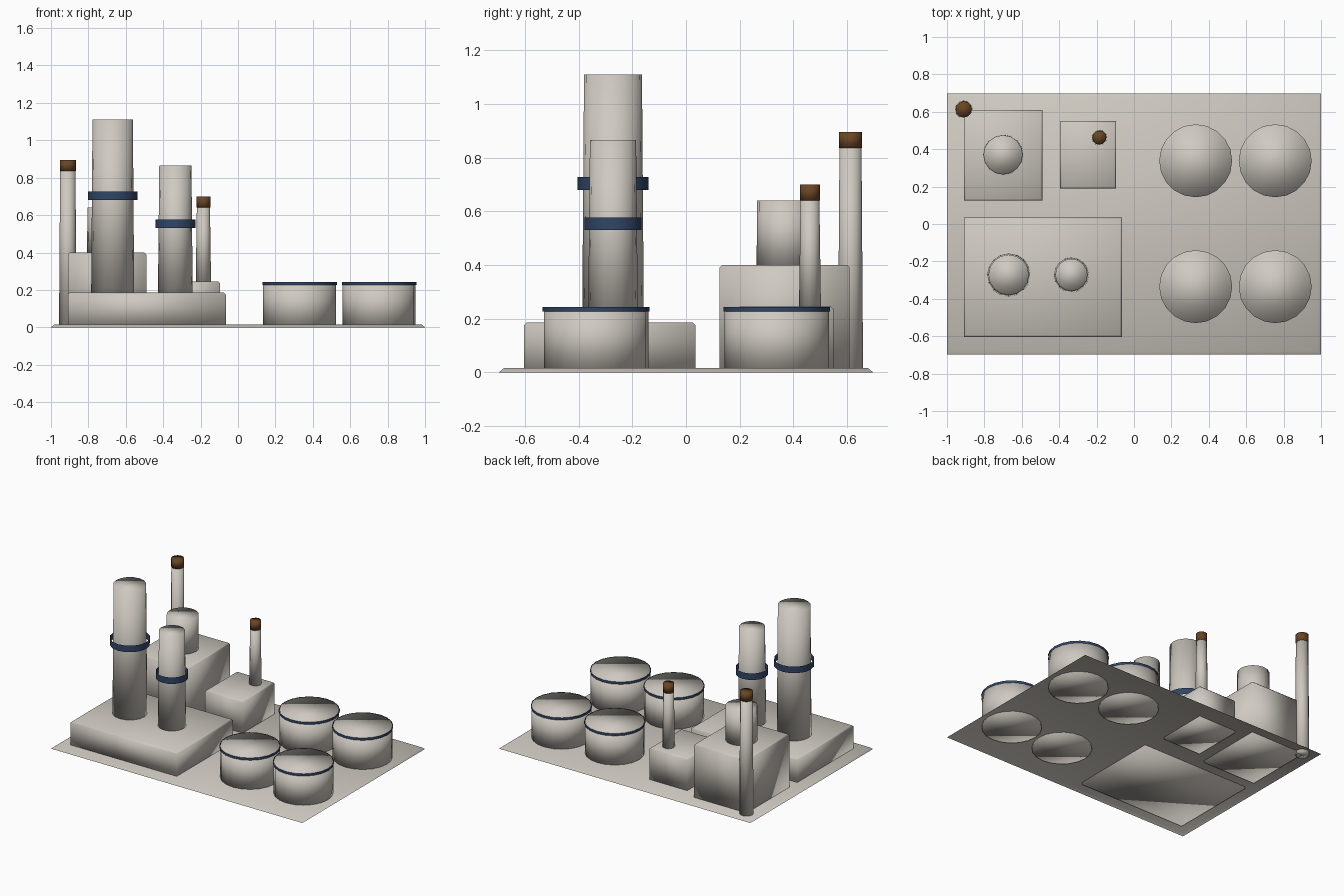
import bpy
import bmesh
from math import cos, sin, tau

cube = bpy.data.objects.get("Cube")
if cube:
    bpy.data.objects.remove(cube, do_unlink=True)


def material(name, rgb):
    mat = bpy.data.materials.new(name)
    mat.use_nodes = True
    mat.diffuse_color = (*rgb, 1)
    mat.node_tree.nodes["Principled BSDF"].inputs["Base Color"].default_value = (*rgb, 1)
    return mat


PALE = material("pale_concrete", (0.62, 0.585, 0.53))
NAVY = material("navy_band", (0.03, 0.06, 0.135))
BROWN = material("rust_brown", (0.14, 0.06, 0.018))


def loft(name, loops, mat, bottom=True, top=True):
    """Join stacked loops of points into a smooth-shaded shell."""
    bm = bmesh.new()
    rings = [[bm.verts.new(p) for p in loop] for loop in loops]
    for low, high in zip(rings, rings[1:]):
        n = len(low)
        for i in range(n):
            j = (i + 1) % n
            bm.faces.new((low[i], low[j], high[j], high[i]))
    if bottom:
        bm.faces.new(rings[0][::-1])
    if top:
        bm.faces.new(rings[-1])
    for face in bm.faces:
        face.smooth = True
    mesh = bpy.data.meshes.new(name)
    bm.to_mesh(mesh)
    bm.free()
    mesh.materials.append(mat)
    obj = bpy.data.objects.new(name, mesh)
    bpy.context.collection.objects.link(obj)
    return obj


def rect(x0, x1, y0, y1, z, inset=0):
    a, b, c, d = x0 + inset, x1 - inset, y0 + inset, y1 - inset
    return [(a, c, z), (b, c, z), (b, d, z), (a, d, z)]


def circle(x, y, z, r, sides):
    return [(x + r * cos(tau * i / sides), y + r * sin(tau * i / sides), z)
            for i in range(sides)]


def building(name, bounds, height, edge=0.01):
    loft(name, [rect(*bounds, 0), rect(*bounds, height - edge),
                rect(*bounds, height, edge)], PALE)


def drum(name, x, y, z0, z1, r0, r1, mat=PALE, sides=16, caps=True):
    loft(name, [circle(x, y, z0, r0, sides), circle(x, y, z1, r1, sides)],
         mat, caps, caps)


# Ground plate: thin sloped rim, open underneath
plate = (-1, 1, -0.697, 0.697)
loft("ground_plate", [rect(*plate, 0), rect(*plate, 0.015, 0.018)], PALE, bottom=False)

# Block buildings
building("tower_podium", (-0.91, -0.065, -0.603, 0.035), 0.185)
building("large_block", (-0.91, -0.49, 0.125, 0.61), 0.40)
building("small_block", (-0.395, -0.095, 0.19, 0.55), 0.245)
drum("roof_vessel", -0.70, 0.37, 0.39, 0.64, 0.107, 0.105)

# Towers with open hoops standing off the shell
for name, x, top, r, hoop_z, hoop_r in (
        ("tall_tower", -0.67, 1.11, 0.108, 0.68, 0.132),
        ("short_tower", -0.335, 0.865, 0.086, 0.53, 0.107)):
    drum(name, x, -0.272, 0.18, top, r + 0.007, r)
    drum(name + "_hoop", x, -0.272, hoop_z, hoop_z + 0.047, hoop_r, hoop_r,
         NAVY, caps=False)

# Chimneys with brown tips
for name, x, y, base, top, r in (
        ("tall_chimney", -0.91, 0.613, 0, 0.895, 0.042),
        ("short_chimney", -0.185, 0.462, 0.235, 0.70, 0.036)):
    drum(name, x, y, base, top - 0.05, r + 0.005, r - 0.001, sides=12)
    drum(name + "_tip", x, y, top - 0.06, top, r + 0.001, r + 0.001, BROWN, 12)

# Storage tanks with a rim band
for x, column in ((0.33, "right"), (0.755, "left")):
    for y, row in ((-0.335, "front"), (0.338, "back")):
        name = f"{row}_{column}_tank"
        drum(name, x, y, 0, 0.243, 0.195, 0.195, sides=20)
        drum(name + "_band", x, y, 0.226, 0.243, 0.199, 0.199, NAVY, 20, False)
